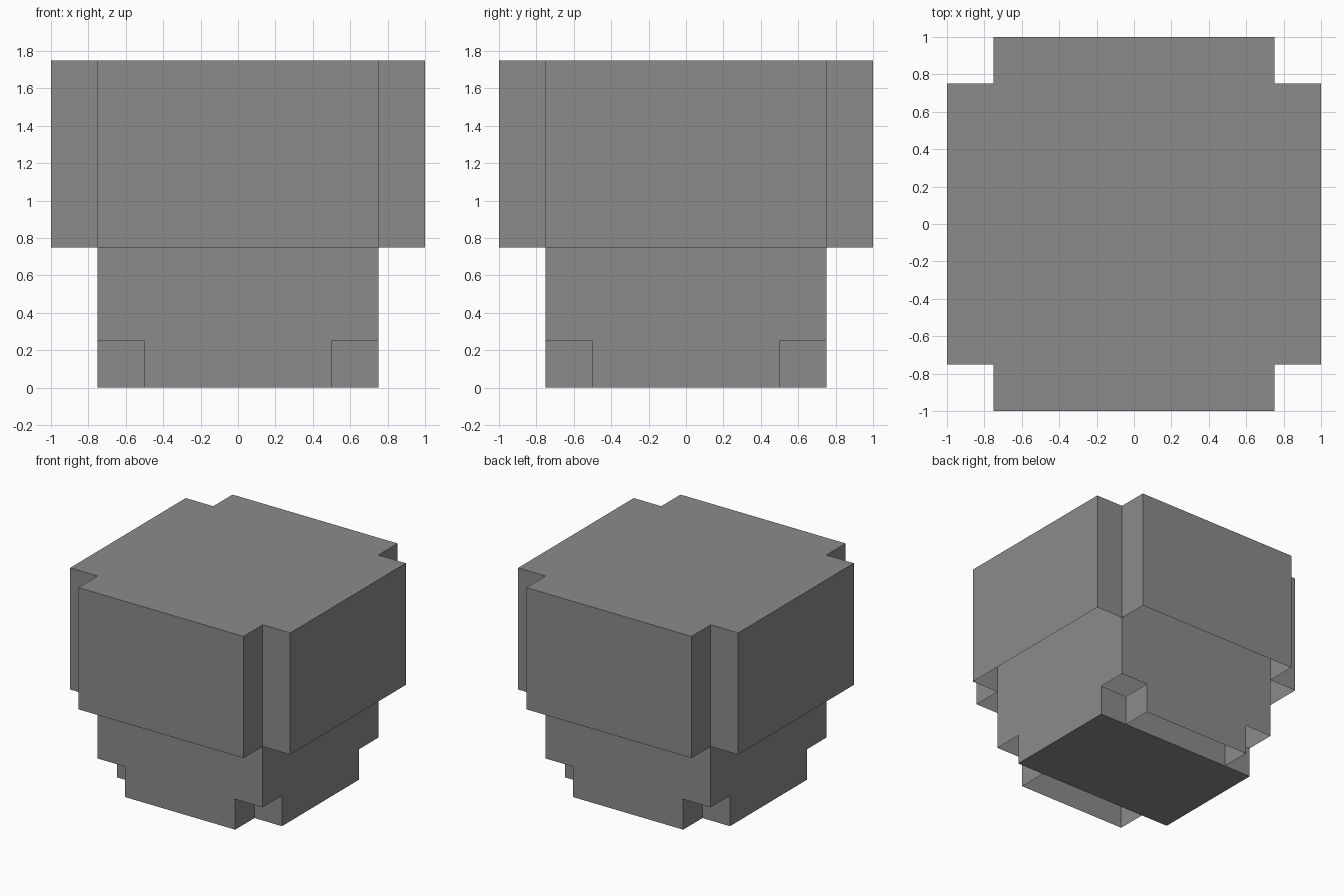
import bpy, bmesh

default = bpy.data.objects.get("Cube")
if default:
    bpy.data.objects.remove(default, do_unlink=True)

grey = bpy.data.materials.new("mid_grey")
grey.use_nodes = True
grey.diffuse_color = (0.26, 0.26, 0.26, 1)
grey.node_tree.nodes["Principled BSDF"].inputs["Base Color"].default_value = grey.diffuse_color


def walls(name, path, z0, z1, closed=True, cap_top=False, cap_bottom=False):
    """Raise thin walls along a counter-clockwise outline, with optional caps."""
    bm = bmesh.new()
    low = [bm.verts.new((x, y, z0)) for x, y in path]
    high = [bm.verts.new((x, y, z1)) for x, y in path]
    n = len(path)
    for i in range(n if closed else n - 1):
        j = (i + 1) % n
        bm.faces.new((low[i], low[j], high[j], high[i]))
    if cap_top:
        bm.faces.new(high)
    if cap_bottom:
        bm.faces.new(low[::-1])
    mesh = bpy.data.meshes.new(name)
    bm.to_mesh(mesh)
    bm.free()
    mesh.materials.append(grey)
    obj = bpy.data.objects.new(name, mesh)
    bpy.context.collection.objects.link(obj)
    return obj


def rectangle(x, y):
    return [(-x, -y), (x, -y), (x, y), (-x, y)]


OUTER, BODY, FOOT = 1.0, 0.75, 0.5
FOOT_TOP, SHELL_BASE, TOP = 0.25, 0.75, 1.75

# Cross-shaped upper shell, open underneath
quarter = [(OUTER, -BODY), (OUTER, BODY), (BODY, BODY)]
cross = []
for turn in range(4):
    cross += quarter
    quarter = [(-y, x) for x, y in quarter]
walls("upper_shell", cross, SHELL_BASE, TOP, cap_top=True)

# Square body rising inside the shell
walls("body", rectangle(BODY, BODY), FOOT_TOP, TOP)

# Base block with a closed underside
walls("base_block", rectangle(BODY, FOOT), 0, FOOT_TOP, cap_bottom=True)

# Front and back base flanges, open underneath
for name, s in (("front_flange", -1), ("back_flange", 1)):
    path = [(-s * x, s * y) for x, y in
            ((-FOOT, FOOT), (-FOOT, BODY), (FOOT, BODY), (FOOT, FOOT))]
    walls(name, path, 0, FOOT_TOP, closed=False)
